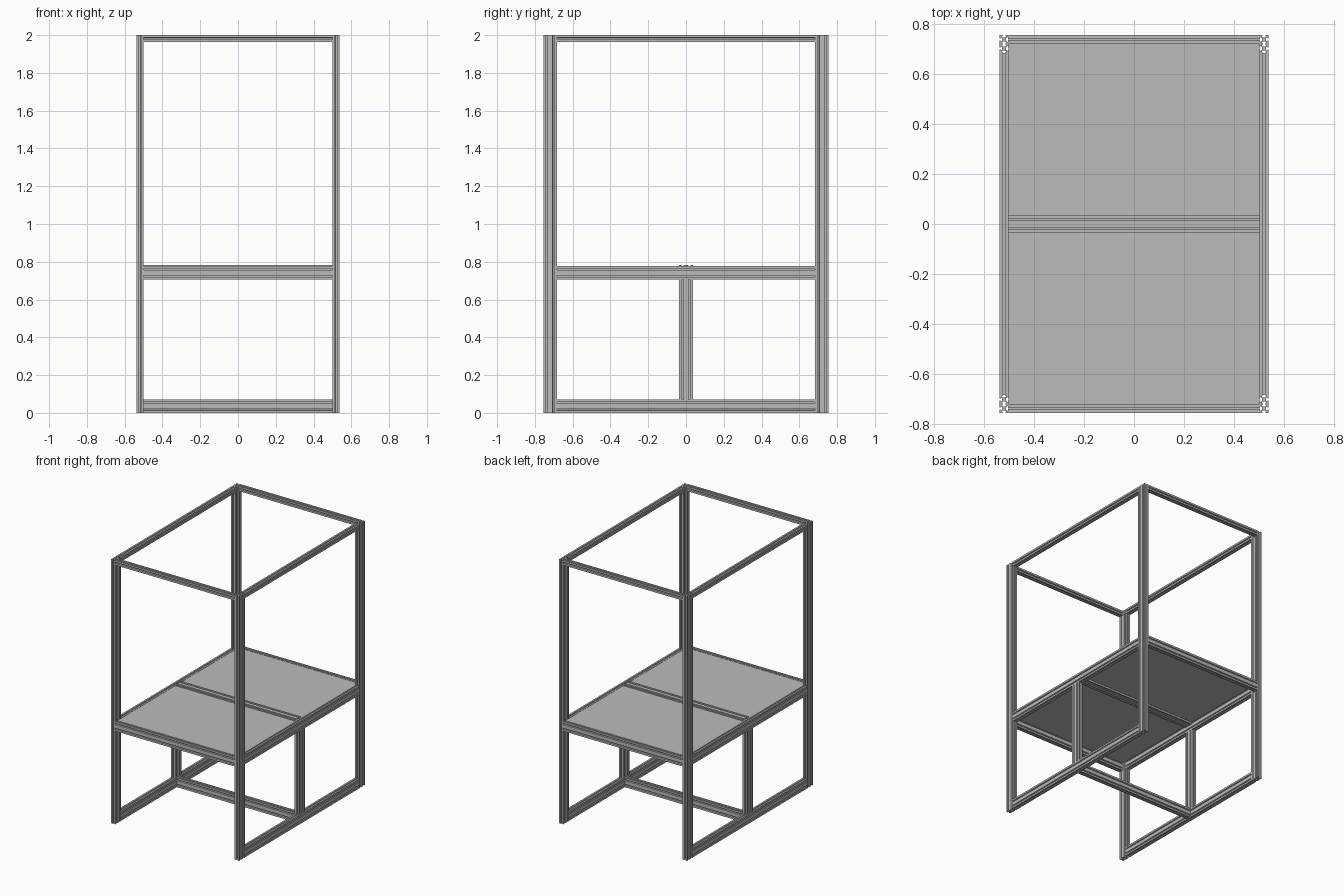
import bpy
from mathutils import Vector

cube = bpy.data.objects.get("Cube")
if cube:
    bpy.data.objects.remove(cube, do_unlink=True)

grey = bpy.data.materials.new("aluminium_grey")
grey.use_nodes = True
grey.diffuse_color = (0.5, 0.5, 0.5, 1)
grey.node_tree.nodes["Principled BSDF"].inputs["Base Color"].default_value = (0.5, 0.5, 0.5, 1)

C = 0.036            # side of one slotted square cell
H = C / 2
X, Y, TOP = 0.537, 0.755, 2.0
XI = X - C           # inner face of the side frames
YI = Y - 2 * C       # inner face of the posts
DECK = 0.778


def cell_outline():
    """Square section with a T-slot in each side, one quarter turned four times."""
    quarter = [(H, H), (0.0045, H), (0.0045, 0.0152), (0.0105, 0.0152),
               (0.004, 0.0075), (-0.004, 0.0075), (-0.0105, 0.0152),
               (-0.0045, 0.0152), (-0.0045, H)]
    points = []
    for _ in range(4):
        points += quarter
        quarter = [(-v, u) for u, v in quarter]
    return points


def add_object(name, verts, faces):
    mesh = bpy.data.meshes.new(name)
    mesh.from_pydata(verts, [], faces)
    mesh.materials.append(grey)
    obj = bpy.data.objects.new(name, mesh)
    bpy.context.collection.objects.link(obj)
    return obj


def extrusion(name, lo, hi, axis):
    """Slotted bar filling the box lo..hi, running along the axis, one or two cells wide."""
    lo, hi = Vector(lo), Vector(hi)
    u, v = (axis + 1) % 3, (axis + 2) % 3
    size = hi - lo
    nu, nv = round(size[u] / C), round(size[v] / C)
    outline = cell_outline()
    n = len(outline)
    verts, faces = [], []
    for i in range(nu):
        for j in range(nv):
            base = len(verts)
            for end in (lo[axis], hi[axis]):
                for p, q in outline:
                    co = [0, 0, 0]
                    co[axis] = end
                    co[u] = lo[u] + (i + 0.5) * C + p
                    co[v] = lo[v] + (j + 0.5) * C + q
                    verts.append(co)
            faces.append([base + k for k in reversed(range(n))])
            faces.append([base + n + k for k in range(n)])
            for k in range(n):
                m = (k + 1) % n
                faces.append([base + k, base + m, base + n + m, base + n + k])
    return add_object(name, verts, faces)


def box(name, lo, hi):
    verts = [(x, y, z) for x in (lo[0], hi[0]) for y in (lo[1], hi[1]) for z in (lo[2], hi[2])]
    faces = [(0, 1, 3, 2), (4, 6, 7, 5), (0, 4, 5, 1), (2, 3, 7, 6), (0, 2, 6, 4), (1, 5, 7, 3)]
    return add_object(name, verts, faces)


# Side frames: corner posts, rails at three heights and a middle post
for side, x in (("left", XI), ("right", -X)):
    for end, y in (("front", -Y), ("back", YI)):
        extrusion(f"{end}_{side}_post", (x, y, 0), (x + C, y + 2 * C, TOP), 2)
    for level, z, height in (("bottom", 0, 2 * C), ("deck", DECK - 2 * C, 2 * C), ("top", TOP - C, C)):
        extrusion(f"{level}_{side}_rail", (x, -YI, z), (x + C, YI, z + height), 1)
    extrusion(f"middle_{side}_post", (x, -C, 2 * C), (x + C, C, DECK - 2 * C), 2)

# Front and back rails of the deck and the top
for end, y in (("front", -Y), ("back", Y - C)):
    extrusion(f"deck_{end}_rail", (-XI, y, DECK - 2 * C), (XI, y + C, DECK), 0)
    extrusion(f"top_{end}_rail", (-XI, y, TOP - C), (XI, y + C, TOP), 0)

# Cross rails between the middle posts
extrusion("bottom_cross_rail", (-XI, -H, 0), (XI, H, 2 * C), 0)
extrusion("deck_cross_rail", (-XI, -C, DECK + 0.006 - C), (XI, C, DECK + 0.006), 0)

# Deck panels either side of the cross rail
for end, y0, y1 in (("front", C - Y, -C), ("back", C, Y - C)):
    box(f"{end}_deck_panel", (-XI, y0, DECK - 0.016), (XI, y1, DECK - 0.002))
